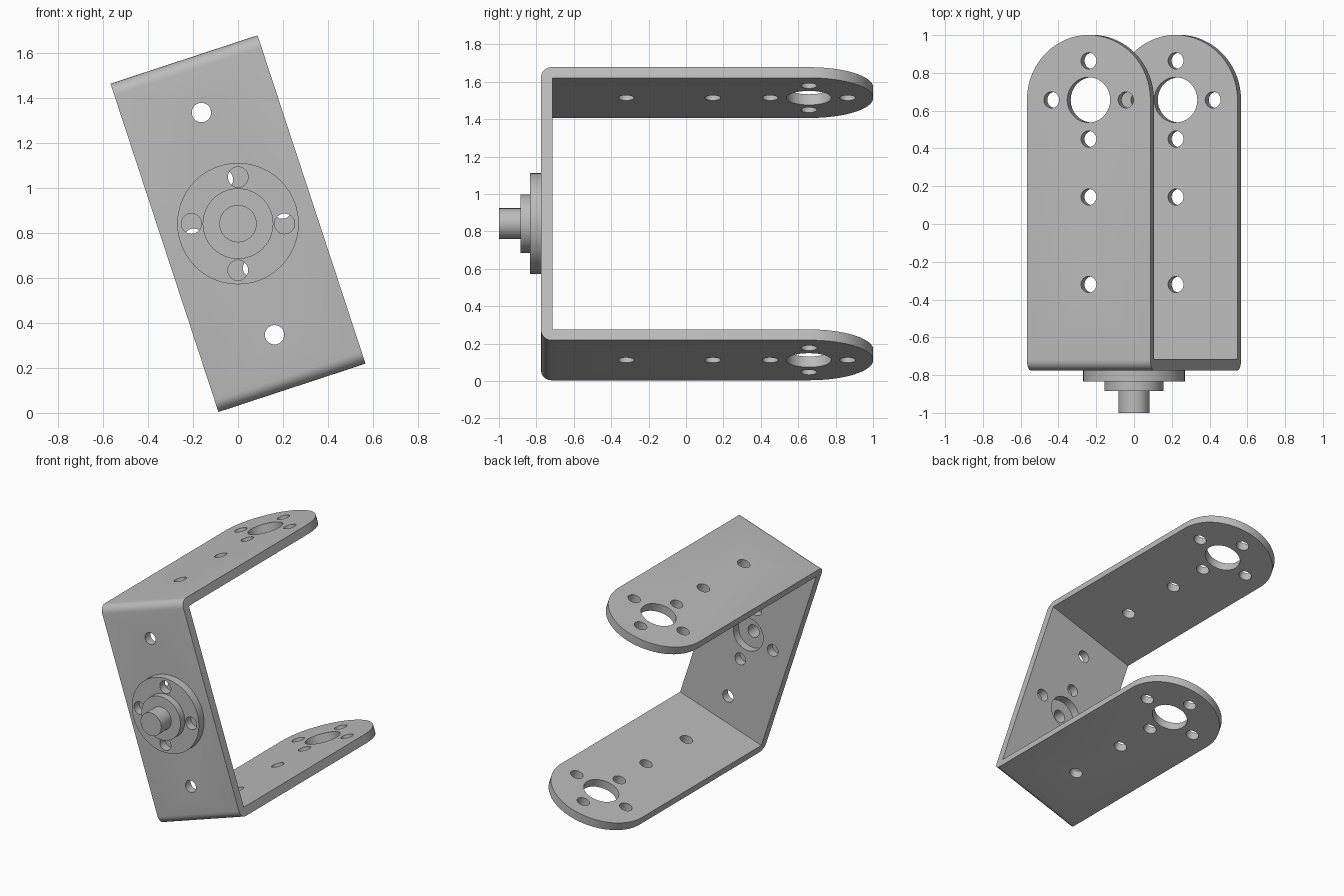
import bpy, bmesh
from math import pi, sin, cos, radians
from mathutils import Matrix, Vector

if "Cube" in bpy.data.objects:
    bpy.data.objects.remove(bpy.data.objects["Cube"])

# Bracket dimensions
HALF_W, HALF_H, THICK = 0.344, 0.768, 0.06
FRONT, PIVOT = -0.775, 0.657
HOLE, BORE, RING = 0.043, 0.12, 0.207
TILT, CENTRE_Z = radians(-18.2), 0.841

metal = bpy.data.materials.new("grey metal")
metal.use_nodes = True
grey = (0.5, 0.5, 0.5, 1)
metal.diffuse_color = grey
metal.node_tree.nodes["Principled BSDF"].inputs["Base Color"].default_value = grey


def make_object(name, bm):
    bmesh.ops.recalc_face_normals(bm, faces=bm.faces)
    mesh = bpy.data.meshes.new(name)
    bm.to_mesh(mesh)
    bm.free()
    mesh.materials.append(metal)
    obj = bpy.data.objects.new(name, mesh)
    bpy.context.collection.objects.link(obj)
    return obj


def prism(name, points, depth):
    """Extrude a closed 3D outline along a vector."""
    bm = bmesh.new()
    face = bm.faces.new([bm.verts.new(p) for p in points])
    ext = bmesh.ops.extrude_face_region(bm, geom=[face])
    moved = [v for v in ext["geom"] if isinstance(v, bmesh.types.BMVert)]
    bmesh.ops.translate(bm, verts=moved, vec=depth)
    return make_object(name, bm)


def add_pin(bm, centre, radius, length, axis):
    turn = Matrix.Rotation(pi / 2, 4, 'X') if axis == 'Y' else Matrix()
    bmesh.ops.create_cone(bm, cap_ends=True, segments=32, radius1=radius,
                          radius2=radius, depth=length,
                          matrix=Matrix.Translation(centre) @ turn)


def cut(obj, tool, operation):
    tool.hide_render = True
    mod = obj.modifiers.new("cut", 'BOOLEAN')
    mod.operation, mod.solver, mod.object = operation, 'EXACT', tool
    bpy.ops.object.select_all(action='DESELECT')
    bpy.context.view_layer.objects.active = obj
    obj.select_set(True)
    bpy.ops.object.modifier_apply(modifier=mod.name)
    bpy.data.objects.remove(tool)


def smooth(obj):
    bpy.ops.object.select_all(action='DESELECT')
    bpy.context.view_layer.objects.active = obj
    obj.select_set(True)
    bpy.ops.object.shade_smooth_by_angle(angle=radians(30))


def arc(cx, cy, r, start, end, steps):
    angles = [start + (end - start) * i / steps for i in range(steps + 1)]
    return [(cx + r * cos(a), cy + r * sin(a)) for a in angles]


# U-shaped sheet with rounded outer bends
bend = 0.055
upper = [(1.1, HALF_H)] + arc(FRONT + bend, HALF_H - bend, bend, pi / 2, pi, 6)
inner = [(1.1, HALF_H - THICK), (FRONT + THICK, HALF_H - THICK)]
outline = upper + [(y, -z) for y, z in reversed(upper)]
outline += [(y, -z) for y, z in inner] + inner[::-1]
bracket = prism("bracket", [(-0.5, y, z) for y, z in outline], Vector((1, 0, 0)))

# Trim the sheet to width with semicircular arm tips
plan = [(-HALF_W, -0.9), (HALF_W, -0.9)] + arc(0, PIVOT, HALF_W, 0, pi, 32)
trim = prism("trim", [(x, y, -1) for x, y in plan], Vector((0, 0, 2)))
cut(bracket, trim, 'INTERSECT')

# Holes through both arms and through the wall
bm = bmesh.new()
add_pin(bm, (0, PIVOT, 0), BORE, 2, 'Z')
add_pin(bm, (0, FRONT, 0), BORE, 0.4, 'Y')
for dx, dy in ((1, 0), (-1, 0), (0, 1), (0, -1)):
    add_pin(bm, (dx * RING, PIVOT + dy * RING, 0), HOLE, 2, 'Z')
    add_pin(bm, (dx * RING, FRONT, dy * RING), HOLE, 0.4, 'Y')
for y in (0.143, -0.32):
    add_pin(bm, (0, y, 0), HOLE, 2, 'Z')
for z in (0.52, -0.52):
    add_pin(bm, (0, FRONT, z), HOLE, 0.4, 'Y')
cut(bracket, make_object("bracket_holes", bm), 'DIFFERENCE')

bracket.data.transform(Matrix.Translation((0, 0, CENTRE_Z))
                       @ Matrix.Rotation(TILT, 4, 'Y'))
smooth(bracket)

# Turned hub: shaft, step and flange, with a blind bore at the back
profile = [(0, -1), (0.083, -1), (0.083, -0.885), (0.157, -0.885),
           (0.157, -0.835), (0.27, -0.835), (0.27, FRONT),
           (0.045, FRONT), (0.045, -0.9), (0, -0.9)]
bm = bmesh.new()
verts = [bm.verts.new((r, y, 0)) for r, y in profile]
edges = [bm.edges.new(pair) for pair in zip(verts, verts[1:])]
bmesh.ops.spin(bm, geom=verts + edges, cent=(0, 0, 0), axis=(0, 1, 0),
               angle=2 * pi, steps=48, use_merge=True)
bmesh.ops.remove_doubles(bm, verts=bm.verts, dist=0.0001)
hub = make_object("servo_hub", bm)

# Flange screw holes
bm = bmesh.new()
for dx, dz in ((1, 0), (-1, 0), (0, 1), (0, -1)):
    add_pin(bm, (dx * RING, FRONT, dz * RING), 0.045, 0.4, 'Y')
cut(hub, make_object("hub_holes", bm), 'DIFFERENCE')
hub.data.transform(Matrix.Translation((0, 0, CENTRE_Z)))
smooth(hub)
